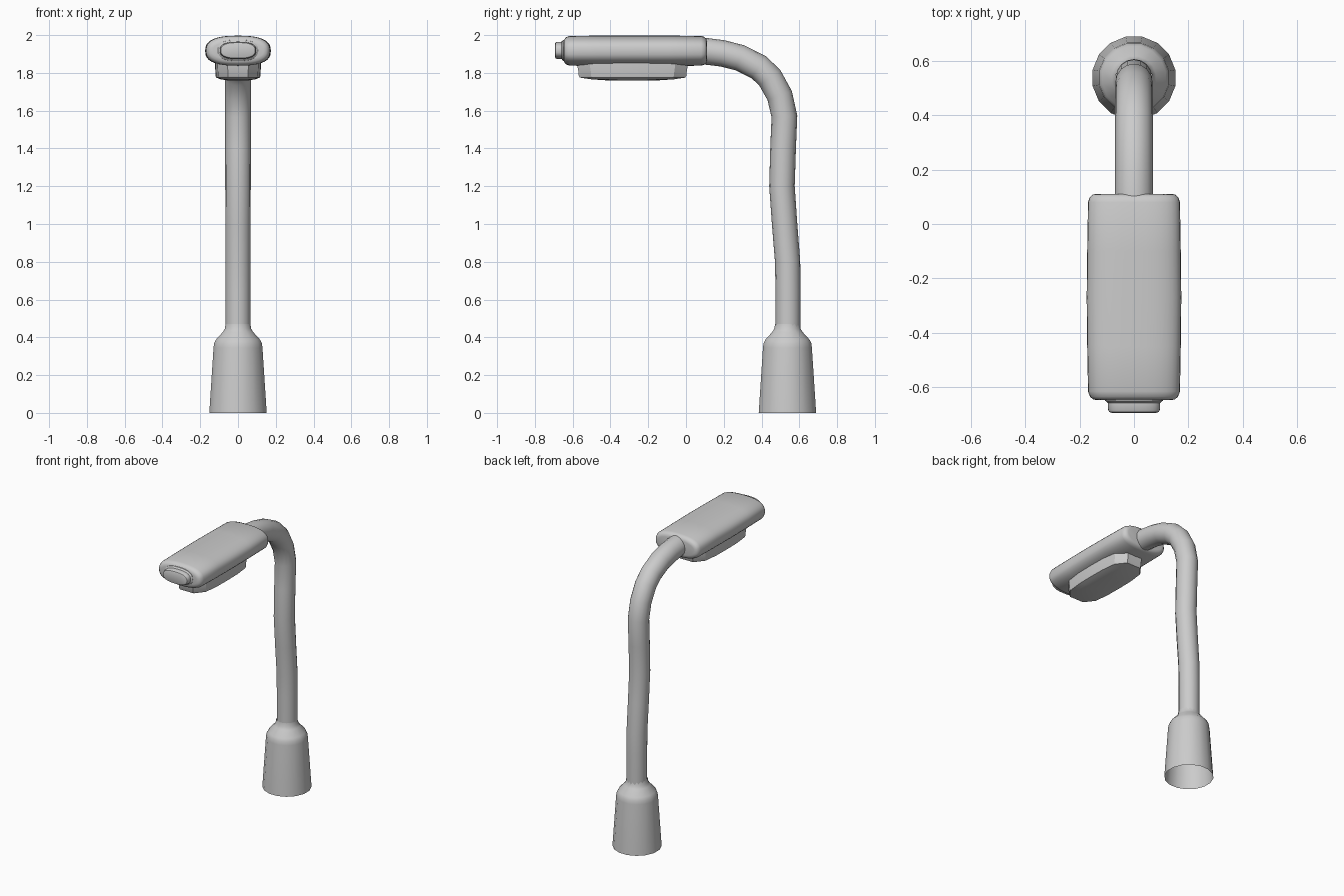
import bpy, bmesh, math
from mathutils import Vector

if "Cube" in bpy.data.objects:
    bpy.data.objects.remove(bpy.data.objects["Cube"])


def loft(name, rings, cap_start=True, cap_end=True, angle=35):
    """Skin a list of closed rings and shade it smooth by angle."""
    bm = bmesh.new()
    vr = [[bm.verts.new(p) for p in ring] for ring in rings]
    n = len(vr[0])
    for a, b in zip(vr, vr[1:]):
        for i in range(n):
            j = (i + 1) % n
            bm.faces.new((a[i], a[j], b[j], b[i]))
    if cap_start:
        bm.faces.new(vr[0][::-1])
    if cap_end:
        bm.faces.new(vr[-1])
    bmesh.ops.recalc_face_normals(bm, faces=bm.faces)
    me = bpy.data.meshes.new(name)
    bm.to_mesh(me)
    bm.free()
    ob = bpy.data.objects.new(name, me)
    bpy.context.collection.objects.link(ob)
    bpy.context.view_layer.objects.active = ob
    ob.select_set(True)
    bpy.ops.object.shade_smooth_by_angle(angle=math.radians(angle))
    ob.select_set(False)
    return ob


def oval(y, hx, hz, zc, power=2.6, n=36):
    """Superellipse ring in the XZ plane."""
    pts = []
    for i in range(n):
        c, s = math.cos(math.tau * i / n), math.sin(math.tau * i / n)
        e = 2 / power
        pts.append((hx * math.copysign(abs(c) ** e, c), y,
                    zc + hz * math.copysign(abs(s) ** e, s)))
    return pts


def circle_z(r, z, yc, n=16):
    return [(r * math.cos(math.tau * (i + .5) / n),
             yc + r * math.sin(math.tau * (i + .5) / n), z) for i in range(n)]


# Base sleeve, open underneath
base = [(0.155, 0), (0.132, 0.345), (0.129, 0.368), (0.119, 0.388),
        (0.082, 0.428), (0.071, 0.446), (0.067, 0.47)]
loft("base_sleeve", [circle_z(r, z, 0.537) for r, z in base], False, False)

# Bent pole swept along a path in the YZ plane
path = [(0.54, 0.42), (0.54, 0.65), (0.538, 0.8), (0.522, 1.0), (0.508, 1.2),
        (0.514, 1.4), (0.521, 1.57), (0.496, 1.68), (0.443, 1.775),
        (0.385, 1.83), (0.285, 1.88), (0.195, 1.903), (0.10, 1.915), (0.04, 1.917)]
rings = []
for k, (y, z) in enumerate(path):
    a, b = path[max(k - 1, 0)], path[min(k + 1, len(path) - 1)]
    t = Vector((0, b[0] - a[0], b[1] - a[1])).normalized()
    nrm = t.cross(Vector((1, 0, 0)))
    r = 0.066 + 0.005 * k / (len(path) - 1)
    rings.append([Vector((0, y, z)) + r * (math.cos(q) * Vector((1, 0, 0)) + math.sin(q) * nrm)
                  for q in (math.tau * i / 16 for i in range(16))])
loft("bent_pole", rings, angle=50)

# Lamp head with rounded ends: (y, inset)
head = [(-0.648, 0.035), (-0.645, 0.02), (-0.635, 0.008), (-0.615, 0.001), (-0.45, -0.002),
        (-0.27, -0.004), (-0.1, -0.002), (0.08, 0.001), (0.098, 0.007),
        (0.108, 0.018), (0.111, 0.032)]
loft("lamp_head", [oval(y, 0.17 - d, 0.08 - max(d, 0), 1.917) for y, d in head], angle=50)

# Front cap with a small fillet at the root
cap = [(-0.63, 0.108, 0.058), (-0.65, 0.106, 0.056), (-0.658, 0.096, 0.046),
       (-0.684, 0.095, 0.045), (-0.691, 0.091, 0.041), (-0.694, 0.083, 0.034)]
loft("front_cap", [oval(y, hx, hz, 1.919) for y, hx, hz in cap])

# Lens: elongated octagon tapering to a shallow dome underneath
half = [(0.055, -0.292), (0.108, -0.225), (0.12, -0.12), (0.122, 0),
        (0.12, 0.12), (0.108, 0.225), (0.055, 0.292)]
outline = half + [(-x, y) for x, y in reversed(half)]
lens = [(1.87, 1.0), (1.832, 1.0), (1.815, 0.985), (1.785, 0.975),
        (1.775, 0.955), (1.766, 0.75), (1.759, 0.4)]
loft("lens", [[(x * s, -0.283 + y * s, z) for x, y in outline] for z, s in lens], angle=30)
